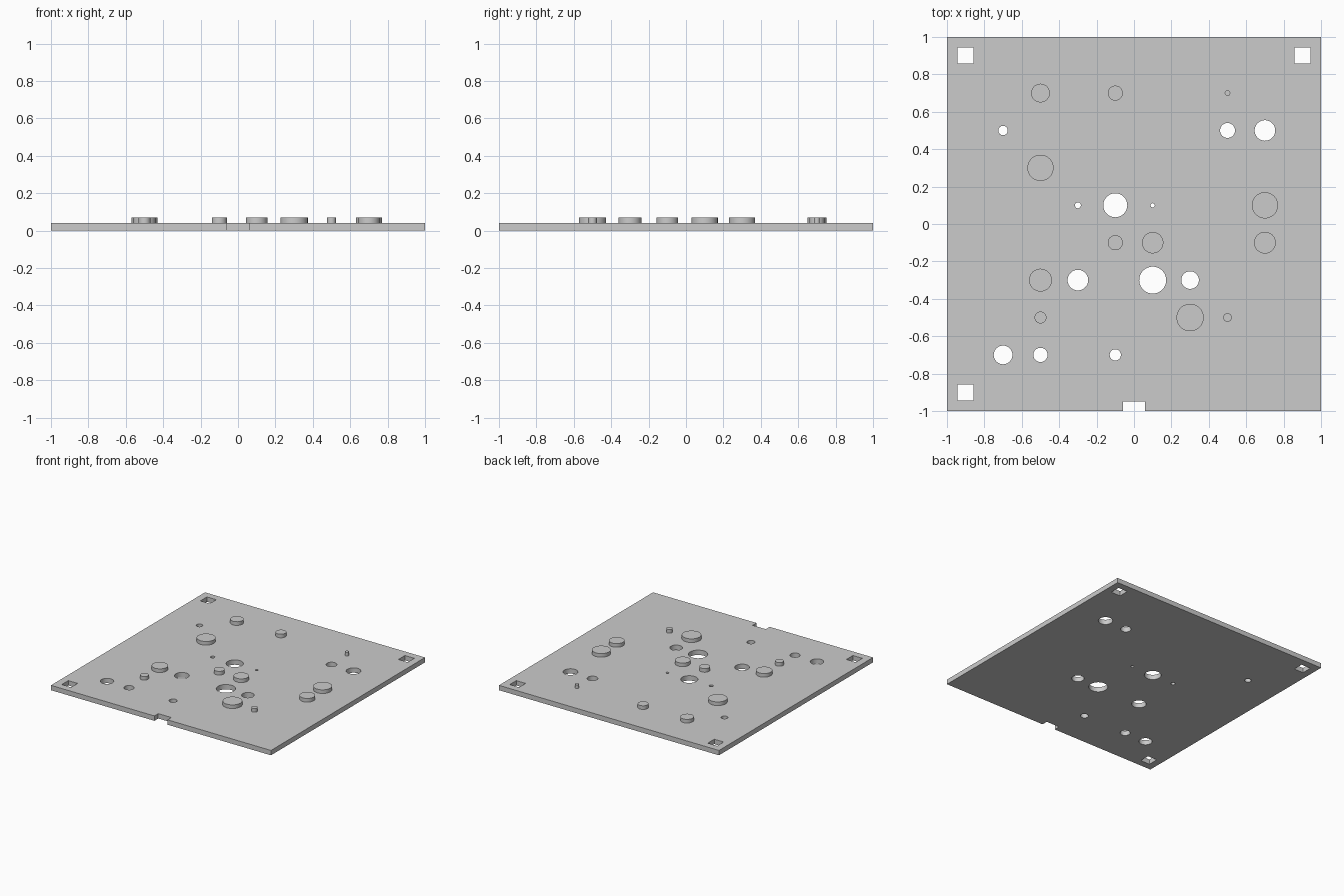
import bpy
import bmesh
import math
from mathutils import Matrix

if "Cube" in bpy.data.objects:
    bpy.data.objects.remove(bpy.data.objects["Cube"], do_unlink=True)

PLATE_TOP = 0.04
PEG_TOP = 0.07
SIDES = 48

# One flat grey for everything
grey = bpy.data.materials.new("plain grey")
grey.use_nodes = True
grey.diffuse_color = (0.6, 0.6, 0.6, 1)
grey.node_tree.nodes["Principled BSDF"].inputs["Base Color"].default_value = (0.6, 0.6, 0.6, 1)


def add_box(bm, x, y, sx, sy, z0, z1):
    m = Matrix.Translation((x, y, (z0 + z1) / 2)) @ Matrix.Diagonal((sx, sy, z1 - z0, 1))
    bmesh.ops.create_cube(bm, size=1, matrix=m)


def add_disc(bm, x, y, r, z0, z1):
    bmesh.ops.create_cone(bm, cap_ends=True, segments=SIDES, radius1=r, radius2=r,
                          depth=z1 - z0, matrix=Matrix.Translation((x, y, (z0 + z1) / 2)))


def make_object(name, bm):
    mesh = bpy.data.meshes.new(name)
    bm.to_mesh(mesh)
    bm.free()
    obj = bpy.data.objects.new(name, mesh)
    bpy.context.collection.objects.link(obj)
    mesh.materials.append(grey)
    return obj


def smooth(obj):
    bpy.ops.object.select_all(action='DESELECT')
    obj.select_set(True)
    bpy.context.view_layer.objects.active = obj
    bpy.ops.object.shade_smooth_by_angle(angle=math.radians(30))


# Base plate
bm = bmesh.new()
add_box(bm, 0, 0, 2, 2, 0, PLATE_TOP)
plate = make_object("base_plate", bm)

# Cutter: round holes, three square corner holes and the front notch
holes = [(-0.7, 0.5, 0.025), (0.5, 0.5, 0.04), (0.7, 0.5, 0.055),
         (-0.3, 0.1, 0.016), (-0.1, 0.1, 0.064), (0.1, 0.1, 0.011),
         (-0.3, -0.3, 0.055), (0.1, -0.3, 0.072), (0.3, -0.3, 0.047),
         (-0.7, -0.7, 0.05), (-0.5, -0.7, 0.038), (-0.1, -0.7, 0.03)]
bm = bmesh.new()
for x, y, r in holes:
    add_disc(bm, x, y, r, -0.05, 0.1)
for sx, sy in [(-1, 1), (1, 1), (-1, -1)]:
    add_box(bm, 0.9 * sx, 0.9 * sy, 0.085, 0.085, -0.05, 0.1)
add_box(bm, 0, -1, 0.12, 0.1, -0.05, 0.1)
cutter = make_object("hole_cutter", bm)
cutter.hide_render = True

cut = plate.modifiers.new("holes", 'BOOLEAN')
cut.operation = 'DIFFERENCE'
cut.solver = 'EXACT'
cut.object = cutter
bpy.context.view_layer.objects.active = plate
bpy.ops.object.modifier_apply(modifier=cut.name)
bpy.data.objects.remove(cutter, do_unlink=True)
smooth(plate)

# Round pegs standing on the plate
pegs = [(-0.5, 0.7, 0.05), (-0.1, 0.7, 0.04), (0.5, 0.7, 0.015),
        (-0.5, 0.3, 0.07), (0.7, 0.1, 0.07), (0.7, -0.1, 0.058),
        (-0.1, -0.1, 0.04), (0.1, -0.1, 0.057), (-0.5, -0.3, 0.061),
        (0.3, -0.5, 0.073), (-0.5, -0.5, 0.032), (0.5, -0.5, 0.023)]
for i, (x, y, r) in enumerate(pegs, 1):
    bm = bmesh.new()
    add_disc(bm, x, y, r, PLATE_TOP - 0.005, PEG_TOP)
    smooth(make_object(f"peg_{i}", bm))
